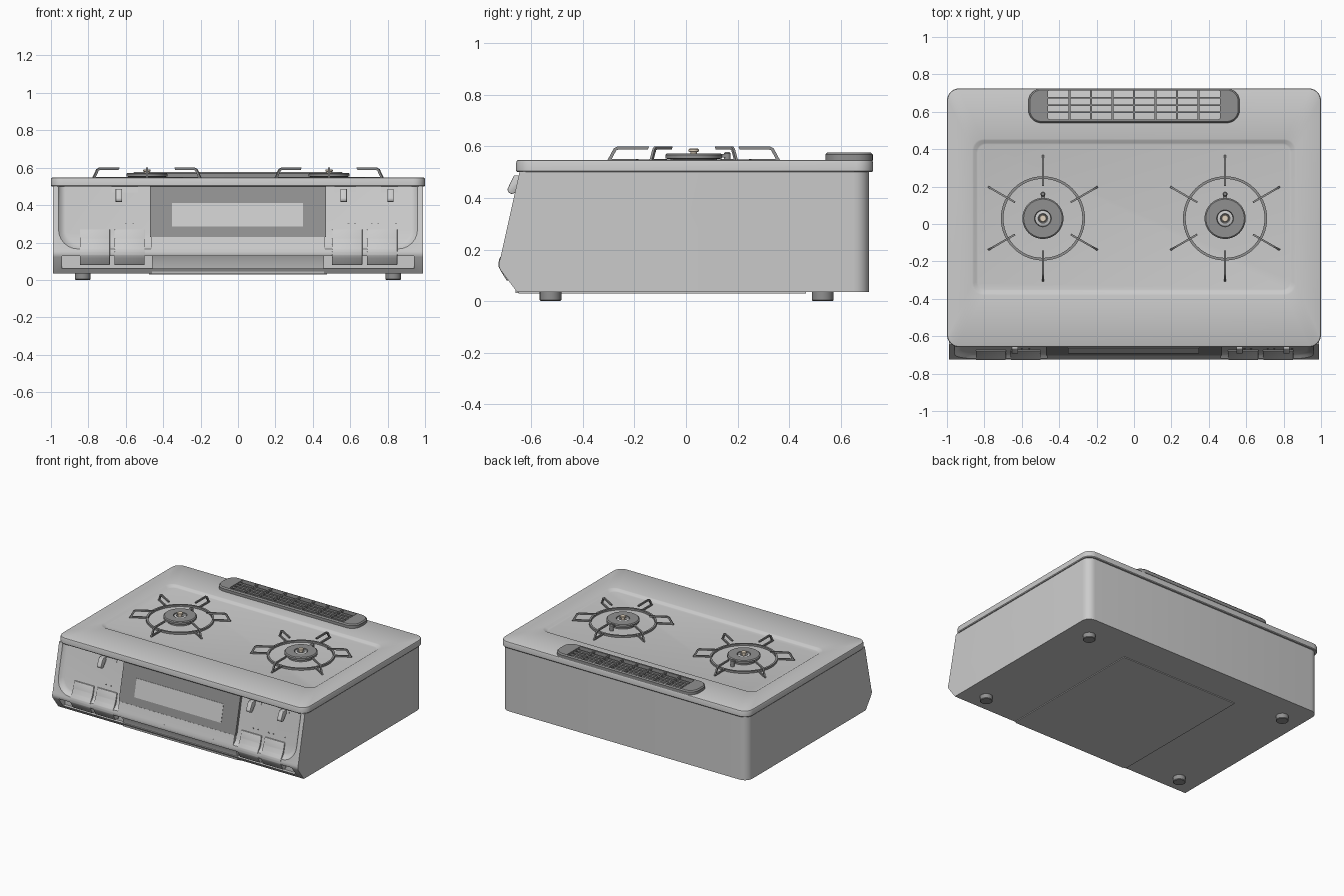
import bpy, bmesh, math

if "Cube" in bpy.data.objects:
    bpy.data.objects.remove(bpy.data.objects["Cube"])

def material(name, v):
    m = bpy.data.materials.new(name)
    m.diffuse_color = (*v, 1)
    m.use_nodes = True
    m.node_tree.nodes["Principled BSDF"].inputs["Base Color"].default_value = m.diffuse_color
    return m

DARK = material("dark_grey", (0.28, 0.28, 0.28))
BRASS = material("pale_brass", (0.75, 0.65, 0.52))

def finish(name, bm, mat=None):
    bmesh.ops.recalc_face_normals(bm, faces=bm.faces)
    me = bpy.data.meshes.new(name)
    bm.to_mesh(me)
    bm.free()
    ob = bpy.data.objects.new(name, me)
    bpy.context.collection.objects.link(ob)
    if mat:
        me.materials.append(mat)
    return ob

def rrect(x0, x1, y0, y1, r, z, n=6):
    """Rounded rectangle loop in the xy plane."""
    pts = []
    for cx, cy, a0 in ((x1-r, y1-r, 0), (x0+r, y1-r, 90), (x0+r, y0+r, 180), (x1-r, y0+r, 270)):
        for i in range(n+1):
            a = math.radians(a0 + 90*i/n)
            pts.append((cx + r*math.cos(a), cy + r*math.sin(a), z))
    return pts

def circle(r, z, n=40):
    return [(r*math.cos(2*math.pi*i/n), r*math.sin(2*math.pi*i/n), z) for i in range(n)]

def loft(name, loops, mat=None, closed=False):
    """Skin equal-length loops; cap the ends or close into a ring."""
    bm = bmesh.new()
    vs = [[bm.verts.new(p) for p in l] for l in loops]
    n = len(vs[0])
    pairs = list(zip(vs, vs[1:])) + ([(vs[-1], vs[0])] if closed else [])
    for a, b in pairs:
        for i in range(n):
            j = (i+1) % n
            bm.faces.new((a[i], a[j], b[j], b[i]))
    if not closed:
        bm.faces.new(vs[0])
        bm.faces.new(vs[-1])
    return finish(name, bm, mat)

def prism(name, prof, x0, x1, mat=None, bevel=0, back_round=0):
    """Extrude a (y, z) profile along x."""
    bm = bmesh.new()
    a = [bm.verts.new((x0, y, z)) for y, z in prof]
    b = [bm.verts.new((x1, y, z)) for y, z in prof]
    n = len(prof)
    bm.faces.new(a)
    bm.faces.new(b)
    for i in range(n):
        j = (i+1) % n
        bm.faces.new((a[i], a[j], b[j], b[i]))
    if back_round:
        ed = [e for e in bm.edges if all(v.co.y > 0.7 for v in e.verts)
              and abs(e.verts[0].co.x - e.verts[1].co.x) < 0.01]
        bmesh.ops.bevel(bm, geom=ed, offset=back_round, segments=6, profile=0.5, affect='EDGES')
    if bevel:
        bmesh.ops.recalc_face_normals(bm, faces=bm.faces)
        bmesh.ops.bevel(bm, geom=bm.edges[:], offset=bevel, segments=2, profile=0.5, affect='EDGES')
    return finish(name, bm, mat)

def box(name, x0, x1, y0, y1, z0, z1, mat=None, bevel=0):
    return prism(name, [(y0, z0), (y1, z0), (y1, z1), (y0, z1)], x0, x1, mat, bevel)

def slope(z):
    return -0.645 - (0.5 - z)*0.2254

def slab(name, x0, x1, z0, z1, front, back, mat=None, bevel=0):
    """Slab lying parallel to the sloping front; offsets measured inward."""
    return prism(name, [(slope(z0)+front, z0), (slope(z1)+front, z1),
                        (slope(z1)+back, z1), (slope(z0)+back, z0)], x0, x1, mat, bevel)

def cut(ob, cutter):
    m = ob.modifiers.new("cut", 'BOOLEAN')
    m.operation, m.solver, m.object = 'DIFFERENCE', 'EXACT', cutter
    bpy.context.view_layer.objects.active = ob
    bpy.ops.object.modifier_apply(modifier="cut")
    bpy.data.objects.remove(cutter)

# Body shell with sloping front
body = prism("body", [(0.71, 0.035), (0.71, 0.502), (-0.645, 0.502), (-0.72, 0.165), (-0.725, 0.15),
                      (-0.725, 0.135), (-0.72, 0.122), (-0.655, 0.035)], -0.99, 0.99, back_round=0.06)

# Control panel recess, and finger recess under the lip
def front_loop(grow, depth):
    pts = rrect(-0.925-grow, 0.925+grow, 0.20-grow, 0.75, 0.07+grow, 0)
    return [(x, slope(z)+depth, z) for x, z, _ in pts]
cut(body, loft("recess_cutter", [front_loop(0.04, -0.03), front_loop(0.035, 0.0),
                                 front_loop(0.022, 0.014), front_loop(0.01, 0.021), front_loop(0, 0.024)]))
cut(body, box("lip_cutter", -0.94, 0.94, -0.76, -0.65, 0.06, 0.128))

# Top plate with pressed pan
def pan(g, z):
    return rrect(-0.865+g, 0.865-g, -0.38+g, 0.455-g, 0.06-g/2, z)
def edge(g, z):
    return rrect(-1+g, 1-g, -0.658+g, 0.725-g, 0.065-g, z)
loft("top_plate", [edge(0.004, 0.5), edge(0, 0.505), edge(0, 0.538), edge(0.003, 0.545), edge(0.01, 0.548),
                   pan(0, 0.548), pan(0.008, 0.546), pan(0.022, 0.536), pan(0.03, 0.534)])

# Exhaust vent frame and grille
def vent(g, z):
    return rrect(-0.565+g, 0.565-g, 0.54+g, 0.725-g, 0.07-g, z)
def hole(z):
    return rrect(-0.46, 0.46, 0.56, 0.714, 0.008, z)
loft("vent_frame", [vent(0, 0.545), vent(0, 0.568), vent(0.008, 0.576), hole(0.576), hole(0.545)], DARK, True)
for i in range(-3, 4):
    box("vent_cross_bar", i*0.115-0.005, i*0.115+0.005, 0.555, 0.72, 0.56, 0.573, DARK)
for i in range(3):
    y = 0.598 + i*0.038
    box("vent_long_bar", -0.465, 0.465, y-0.004, y+0.004, 0.56, 0.573, DARK)

# Burners with pan supports
def place(ob, x, y):
    ob.location = (x, y, 0)
for bx in (-0.487, 0.487):
    by = 0.03
    place(loft("burner_head", [circle(r, z) for r, z in (
        (0.09, 0.53), (0.09, 0.55), (0.11, 0.553), (0.11, 0.567), (0.103, 0.573),
        (0.045, 0.573), (0.042, 0.56), (0.001, 0.56))], DARK), bx, by)
    place(loft("burner_collar", [circle(r, z) for r, z in (
        (0.04, 0.555), (0.04, 0.568), (0.026, 0.571), (0.022, 0.558))]), bx, by)
    place(loft("heat_sensor", [circle(r, z, 24) for r, z in (
        (0.013, 0.555), (0.013, 0.578), (0.02, 0.58), (0.02, 0.588), (0.016, 0.591))], BRASS), bx, by)
    place(loft("igniter", [circle(0.013, 0.53, 16), circle(0.013, 0.572, 16), circle(0.008, 0.578, 16)], DARK),
          bx, by+0.13)
    box("igniter_arm", bx-0.011, bx+0.011, by+0.08, by+0.132, 0.556, 0.57, DARK)
    place(loft("support_ring", [circle(0.211, 0.535, 56), circle(0.225, 0.535, 56),
                                circle(0.225, 0.549, 56), circle(0.211, 0.549, 56)], DARK, True), bx, by)
    for k in range(6):
        leg = prism("support_prong", [(0.172, 0.6), (0.295, 0.6), (0.31, 0.592), (0.338, 0.54), (0.215, 0.54),
                                      (0.215, 0.551), (0.318, 0.551), (0.3, 0.585), (0.29, 0.588),
                                      (0.178, 0.588)], -0.005, 0.005, DARK)
        place(leg, bx, by)
        leg.rotation_euler.z = math.radians(60*k)

# Grill door: glass, window, lower trim, pull
slab("door_glass", -0.47, 0.47, 0.23, 0.5, 0.004, 0.06, DARK)
slab("door_window", -0.353, 0.347, 0.285, 0.412, 0.002, 0.03)
prism("door_trim", [(slope(0.23)+0.003, 0.23), (slope(0.17)+0.001, 0.17), (-0.725, 0.15), (-0.725, 0.135),
                    (-0.718, 0.128), (-0.64, 0.128), (-0.64, 0.23)], -0.465, 0.465)
prism("door_pull", [(-0.66, 0.032), (-0.668, 0.085), (-0.688, 0.127), (-0.6, 0.127), (-0.6, 0.032)],
      -0.46, 0.46)

# Push buttons wrapping over the lip
for x0, x1 in ((-0.845, -0.685), (-0.66, -0.5), (0.503, 0.665), (0.69, 0.852)):
    prism("push_button", [(slope(0.27)+0.016, 0.27), (slope(0.22)+0.014, 0.22), (slope(0.19)+0.007, 0.19),
                          (-0.7235, 0.165), (-0.7265, 0.15), (-0.7265, 0.133), (-0.72, 0.12), (-0.695, 0.08),
                          (-0.66, 0.08), (-0.66, 0.27)], x0, x1, bevel=0.003)

# Flame sliders and their slots
for x, s0, s1 in ((-0.637, -0.675, -0.535), (0.565, 0.515, 0.63), (0.815, 0.765, 0.855)):
    slab("slider_slot", s0, s1, 0.468, 0.499, 0.019, 0.04)
    prism("slider_knob", [(-0.667, 0.487), (-0.692, 0.435), (-0.69, 0.422), (-0.675, 0.415),
                          (-0.662, 0.42), (-0.62, 0.47), (-0.62, 0.487)], x-0.017, x+0.017, bevel=0.003)

# Indicator lights
for x in (0.59, 0.625, 0.715, 0.75, 0.845, -0.6, -0.56):
    slab("indicator", x-0.005, x+0.005, 0.299, 0.305, 0.021, 0.03, DARK)

# Underside tray cover and feet
box("tray_cover", -0.475, 0.475, -0.65, 0.465, 0.029, 0.04)
for x in (-0.83, 0.83):
    for y in (-0.525, 0.53):
        place(loft("foot", [circle(0.038, 0, 24), circle(0.042, 0.004, 24), circle(0.042, 0.04, 24)], DARK), x, y)

# Smooth rounded surfaces, keep creases
for ob in bpy.context.scene.objects:
    ob.select_set(ob.type == 'MESH')
bpy.context.view_layer.objects.active = body
bpy.ops.object.shade_smooth_by_angle(angle=math.radians(35))
